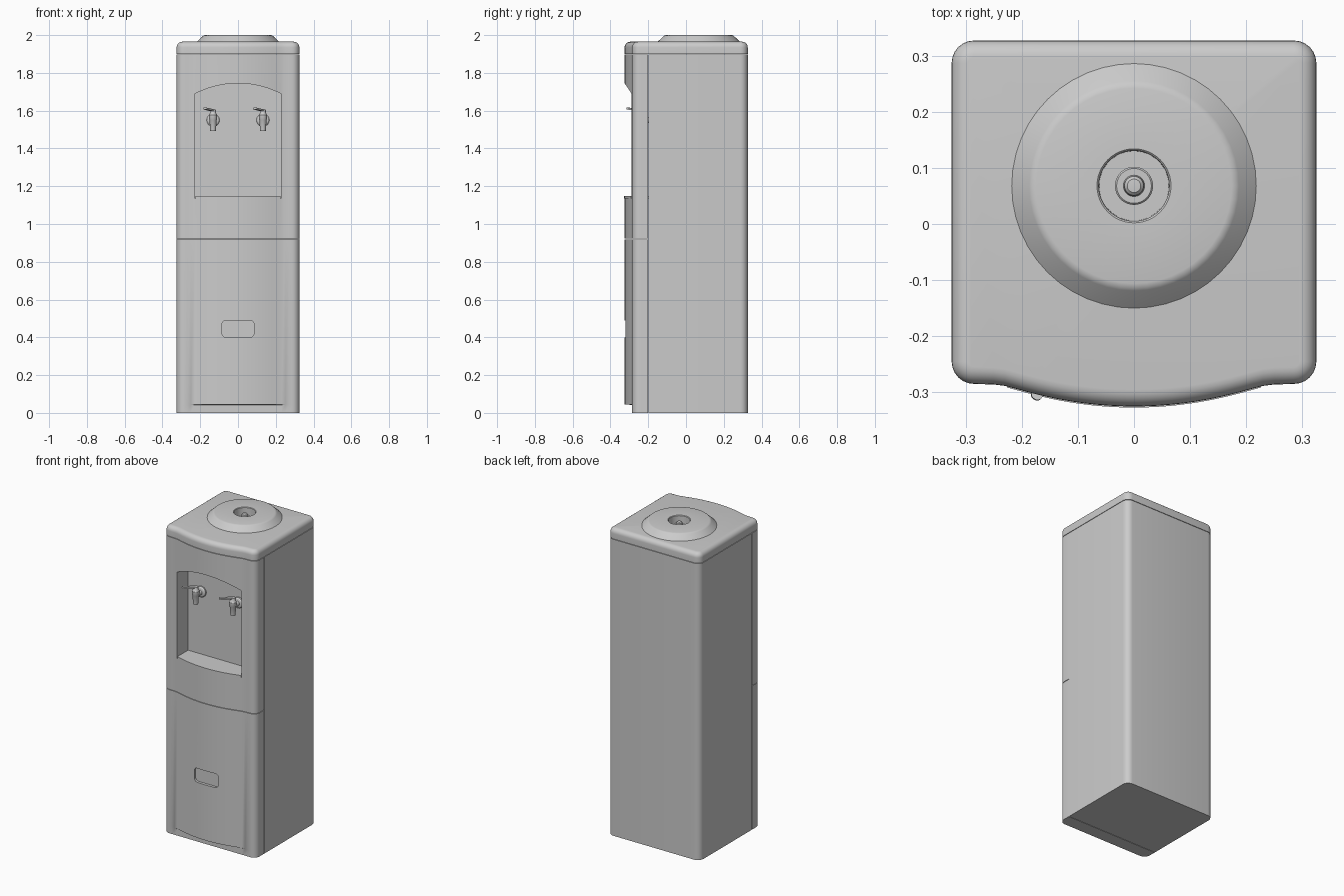
import bpy, bmesh, math
from mathutils import Vector, Matrix

if "Cube" in bpy.data.objects:
    bpy.data.objects.remove(bpy.data.objects["Cube"])

HW, FRONT, BACK, R = 0.325, -0.285, 0.327, 0.04
SEAM = -0.2


def finish(name, bm):
    bmesh.ops.remove_doubles(bm, verts=bm.verts, dist=1e-5)
    bmesh.ops.recalc_face_normals(bm, faces=bm.faces)
    me = bpy.data.meshes.new(name)
    bm.to_mesh(me)
    bm.free()
    ob = bpy.data.objects.new(name, me)
    bpy.context.collection.objects.link(ob)
    return ob


def loft(name, rings):
    """Skin a stack of equal-length closed rings and cap both ends."""
    bm = bmesh.new()
    vs = [[bm.verts.new(p) for p in ring] for ring in rings]
    n = len(rings[0])
    for a, b in zip(vs, vs[1:]):
        for i in range(n):
            j = (i + 1) % n
            bm.faces.new((a[i], a[j], b[j], b[i]))
    bm.faces.new(vs[0][::-1])
    bm.faces.new(vs[-1])
    return finish(name, bm)


def lathe(name, profile, loc=(0, 0, 0), forward=False, seg=48):
    """Revolve (radius, height) points; forward turns the axis to -y."""
    bm = bmesh.new()
    vs = [bm.verts.new((r, 0, z)) for r, z in profile]
    es = [bm.edges.new(e) for e in zip(vs, vs[1:])]
    bmesh.ops.spin(bm, geom=vs + es, cent=(0, 0, 0), axis=(0, 0, 1),
                   angle=math.tau, steps=seg)
    if forward:
        bm.transform(Matrix.Rotation(math.pi / 2, 4, 'X'))
    bm.transform(Matrix.Translation(loc))
    return finish(name, bm)


def arc(cx, cy, r, a0, a1, n=6):
    return [(cx + r * math.cos(math.radians(a0 + (a1 - a0) * i / n)),
             cy + r * math.sin(math.radians(a0 + (a1 - a0) * i / n))) for i in range(n + 1)]


def bow(x):
    p = 0.04 * (1 - (x / 0.235) ** 2)
    return (p + math.sqrt(p * p + 0.005 ** 2)) / 2


def front_half(inset=0.0, bulge=1.0):
    c, r = HW - R, R - inset
    mid = [x / 100 for x in range(-27, 28, 2)]
    return (arc(-c, FRONT + R, r, 180, 270)
            + [(x, FRONT + inset - bulge * bow(x)) for x in mid]
            + arc(c, FRONT + R, r, 270, 360))


def back_half(inset=0.0):
    c, r = HW - R, R - inset
    return arc(c, BACK - R, r, 0, 90) + arc(-c, BACK - R, r, 90, 180)


def at_z(pts, z):
    return [(x, y, z) for x, y in pts]


def cut(cutter, *targets):
    for ob in targets:
        m = ob.modifiers.new("cut", 'BOOLEAN')
        m.operation, m.solver, m.object = 'DIFFERENCE', 'EXACT', cutter
        bpy.context.view_layer.objects.active = ob
        bpy.ops.object.modifier_apply(modifier=m.name)
    bpy.data.objects.remove(cutter)


# Rear cabinet and the two bowed front panels, separated by fine seams
g = 0.0015
cabinet = loft("cabinet", [at_z([(-HW, SEAM + g), (HW, SEAM + g)] + back_half(), z)
                           for z in (0, 1.898)])


def panel(bulge):
    return front_half(0, bulge) + [(HW, SEAM - g), (-HW, SEAM - g)]


upper = loft("upper_front_panel", [at_z(panel(1), 0.922), at_z(panel(1), 1.898)])
lower = loft("lower_front_panel", [at_z(panel(b), z) for b, z in
                                   ((0, 0), (0, 0.042), (1, 0.045), (1, 0.919))])

# Arched dispensing niche
arch = [(-0.228, 1.135), (0.228, 1.135)]
arch += [(0.228 * t, 1.69 + 0.055 * (1 - t * t)) for t in [1 - i / 10 for i in range(21)]]
cut(loft("niche_cutter", [[(x, y, z) for x, z in arch] for y in (-0.5, -0.18)]),
    upper, cabinet)

# Finger recess in the lower panel
grip = [p for sx, sz, a in ((1, 1, 0), (-1, 1, 90), (-1, -1, 180), (1, -1, 270))
        for p in arc(sx * 0.063, 0.445 + sz * 0.023, 0.022, a, a + 90)]
cut(loft("grip_cutter", [[(x, y, z) for x, z in grip] for y in (-0.5, -0.307)]), lower)

# Drip tray with a lip just proud of the panel
xs = [-0.226 + 0.452 * i / 24 for i in range(25)]
tray = [(x, FRONT - bow(x) - 0.002) for x in xs] + [(0.226, -0.182), (-0.226, -0.182)]
loft("drip_tray", [at_z(tray, 1.136), at_z(tray, 1.149)])

# Lid with rounded upper edge
steps = [(0, 1.901)] + [(0.03 * (1 - math.cos(a)), 1.935 + 0.03 * math.sin(a))
                        for a in [math.radians(15 * i) for i in range(7)]]
lid = loft("lid", [at_z(front_half(i) + back_half(i), z) for i, z in steps])
cy = 0.068
cut(lathe("well_cutter", [(0, 1.93), (0.066, 1.93), (0.066, 2.1), (0, 2.1)], (0, cy, 0)), lid)

# Bottle seat, its well and the feed spike
lathe("bottle_seat", [(0.219, 1.964), (0.187, 1.994), (0.182, 1.998), (0.174, 2.0),
                      (0.066, 2.0), (0.063, 1.997), (0.062, 1.94), (0, 1.94)], (0, cy, 0))
lathe("feed_spike", [(0.034, 1.938), (0.034, 1.968), (0.031, 1.971), (0.019, 1.971),
                     (0.017, 1.985), (0.012, 1.99), (0, 1.991)], (0, cy, 0), seg=32)

# Taps
for side, x in (("left", -0.132), ("right", 0.132)):
    lathe(side + "_tap_flange", [(0, -0.002), (0.034, -0.002), (0.034, 0.008), (0.028, 0.014),
                                 (0.016, 0.017), (0.014, 0.06), (0, 0.06)],
          (x, -0.18, 1.55), forward=True, seg=24)
    lathe(side + "_tap_spout", [(0.010, 1.505), (0.011, 1.493), (0.015, 1.493), (0.019, 1.55),
                                (0.022, 1.556), (0.022, 1.578), (0.016, 1.586),
                                (0.013, 1.604), (0, 1.606)], (x, -0.24, 0), seg=24)
    # Lever turned outward, with a rounded tip
    a, b = Vector((x + 0.008, -0.228, 1.599)), Vector((x - 0.046, -0.312, 1.612))
    d = b - a
    h = d.length / 2
    tip = arc(h - 0.008, 0.002, 0.008, 90, 0, 4) + arc(h - 0.008, -0.002, 0.008, 0, -90, 4)
    shape = [(-h, 0.010)] + tip + [(-h, -0.010)]
    lever = loft(side + "_tap_lever", [at_z(shape, z) for z in (-0.005, 0.005)])
    lever.rotation_euler = (0, -math.asin(d.z / d.length), math.atan2(d.y, d.x))
    lever.location = (a + b) / 2

# Smooth curved surfaces, keep creases
bpy.ops.object.select_all(action='SELECT')
bpy.context.view_layer.objects.active = cabinet
bpy.ops.object.shade_smooth_by_angle(angle=math.radians(30))
